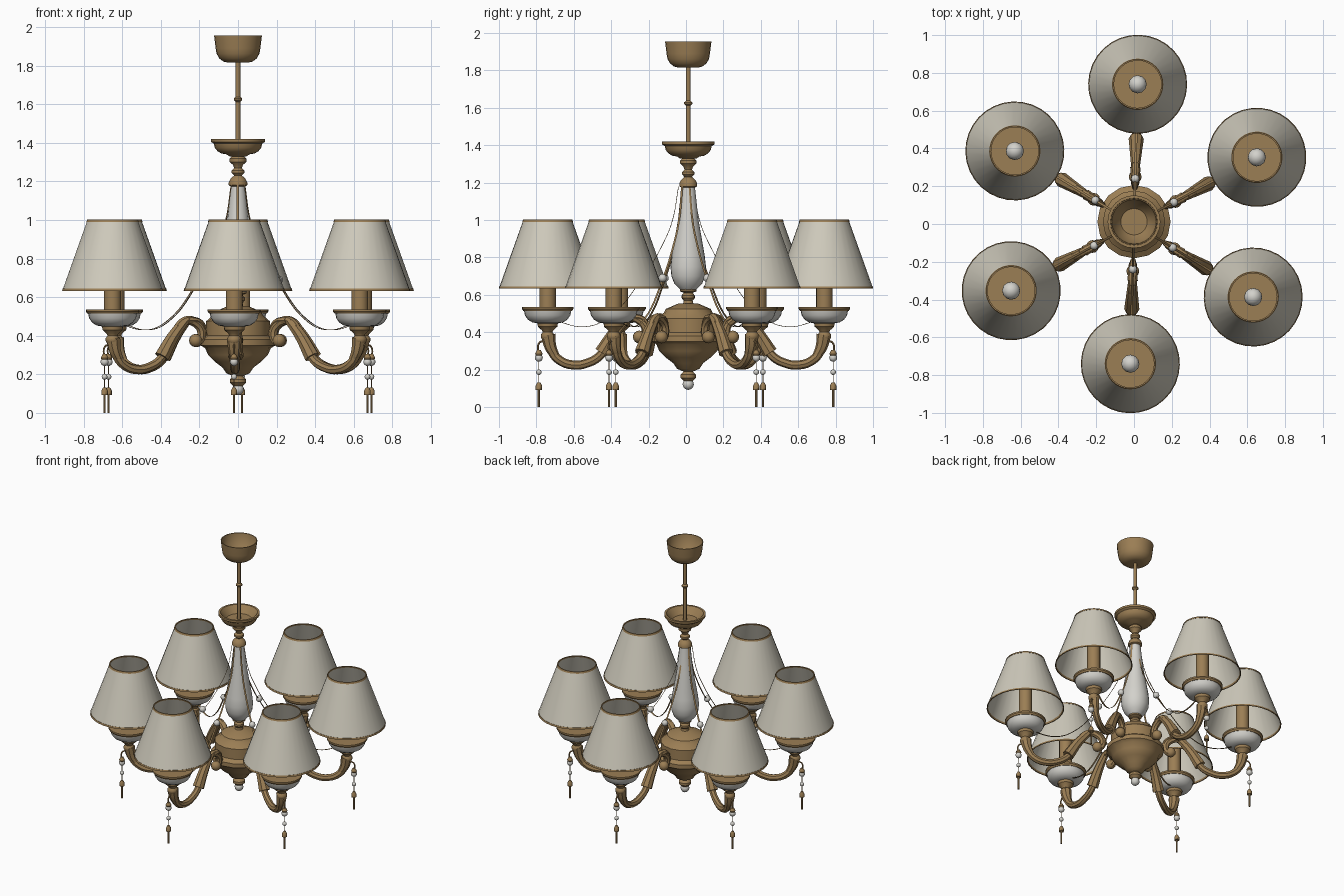
import bpy, bmesh, math
from mathutils import Matrix

cube = bpy.data.objects.get("Cube")
if cube:
    bpy.data.objects.remove(cube, do_unlink=True)

UNIT = 0.01      # part sizes below are in hundredths
LAMP = 74        # distance of each lamp from the column
PENDANT = 78.7   # distance of each pendant from the column


def material(name, red, green, blue):
    mat = bpy.data.materials.new(name)
    mat.use_nodes = True
    colour = (red, green, blue, 1)
    mat.diffuse_color = colour
    mat.node_tree.nodes["Principled BSDF"].inputs["Base Color"].default_value = colour
    return mat


BRASS = material("aged_brass", 0.33, 0.21, 0.09)
LINEN = material("ivory_linen", 0.62, 0.59, 0.5)
GLASS = material("white_glass", 0.65, 0.64, 0.6)


def finish(mesh, mat):
    mesh.materials.clear()
    mesh.materials.append(mat)
    for face in mesh.polygons:
        face.use_smooth = True
        face.material_index = 0
    mesh.set_sharp_from_angle(angle=math.radians(35))
    return mesh


def mesh_from(bm, name, mat, offset):
    bm.transform(Matrix.Scale(UNIT, 4) @ Matrix.Translation((offset, 0, 0)))
    mesh = bpy.data.meshes.new(name)
    bm.to_mesh(mesh)
    bm.free()
    return finish(mesh, mat)


def swell(r_low, z_low, r_high, z_high, steps=4):
    """Rounded bowl side: flat at the low point, upright at the high one."""
    for i in range(steps + 1):
        t = math.pi / 2 * i / steps
        yield (r_low + (r_high - r_low) * math.sin(t),
               z_high + (z_low - z_high) * math.cos(t))


def bead(radius, z, neck):
    """Turned bead standing out from a thinner neck."""
    return [(neck, z - radius * 0.6), (radius, z - radius * 0.2),
            (radius, z + radius * 0.2), (neck, z + radius * 0.6)]


def lathe(name, mat, profile, offset=0, segments=24, hollow=False):
    """Turned part from (radius, height) points, capped on its axis or hollow."""
    points = list(profile)
    if hollow:
        points.append(points[0])
    else:
        points = [(0, points[0][1]), *points, (0, points[-1][1])]
    bm = bmesh.new()
    verts = [bm.verts.new((r, 0, z)) for r, z in points]
    edges = [bm.edges.new(pair) for pair in zip(verts, verts[1:])]
    bmesh.ops.spin(bm, geom=verts + edges, cent=(0, 0, 0), axis=(0, 0, 1),
                   angle=math.tau, steps=segments, use_duplicate=False)
    bmesh.ops.remove_doubles(bm, verts=bm.verts[:], dist=0.001)
    bmesh.ops.recalc_face_normals(bm, faces=bm.faces[:])
    return mesh_from(bm, name, mat, offset)


def cone_shell(name, mat, r_low, z_low, r_high, z_high, thick):
    """Open-ended conical band around the lamp."""
    return lathe(name, mat, [(r_low, z_low), (r_high, z_high), (r_high - thick, z_high),
                             (r_low - thick, z_low)], LAMP, 32, hollow=True)


def ball(name, mat, radius, z, offset=0):
    bm = bmesh.new()
    bmesh.ops.create_uvsphere(bm, u_segments=12, v_segments=8, radius=radius,
                              matrix=Matrix.Translation((0, 0, z)))
    return mesh_from(bm, name, mat, offset)


def tube(name, points, start, end, widen=1):
    """Smooth tube through (x, z) points, tapering from start to end radius."""
    curve = bpy.data.curves.new(name, "CURVE")
    curve.dimensions = "3D"
    curve.bevel_depth = 1
    curve.bevel_resolution = 2
    curve.resolution_u = 6
    curve.use_fill_caps = True
    spline = curve.splines.new("BEZIER")
    last = len(points) - 1
    spline.bezier_points.add(last)
    for i, (knot, (x, z)) in enumerate(zip(spline.bezier_points, points)):
        knot.co = (x, 0, z)
        knot.handle_left_type = knot.handle_right_type = "AUTO"
        knot.radius = start + (end - start) * i / last
    temp = bpy.data.objects.new(name, curve)
    bpy.context.scene.collection.objects.link(temp)
    evaluated = temp.evaluated_get(bpy.context.evaluated_depsgraph_get())
    mesh = bpy.data.meshes.new_from_object(evaluated)
    bpy.data.objects.remove(temp, do_unlink=True)
    mesh.transform(Matrix.Diagonal((UNIT, UNIT * widen, UNIT, 1)))
    return finish(mesh, BRASS)


def place(mesh, angle=0, y=0):
    part = bpy.data.objects.new(mesh.name, mesh)
    bpy.context.scene.collection.objects.link(part)
    part.location.y = y
    part.rotation_euler.z = angle


def centre(mesh):
    place(mesh, y=0.012)


def repeat(mesh):
    """Six copies around the column."""
    for i in range(6):
        place(mesh, math.radians(88.5 + 60 * i))


# Ceiling canopy and rod
centre(lathe("ceiling_canopy", BRASS, [
    *swell(5, 181.5, 11.6, 189), (12.4, 195.5), (11.8, 195.5), (11, 189), (7, 184)]))
centre(lathe("hanging_rod", BRASS, [(1.2, 136), *bead(2.2, 162.5, 1.2), (1.2, 183)], segments=12))

# Column: dish, neck, glass baluster and foot
centre(lathe("upper_dish", BRASS, [
    (4.5, 133), *swell(6, 134, 12.5, 139.5), (14, 140.5), (14, 142), (12.5, 142), (8.5, 137)]))
centre(lathe("column_neck", BRASS, [
    (3, 117), (4.8, 118), (4.8, 119.5), (3.8, 121.5), *bead(3.3, 125, 2),
    *bead(4.3, 131, 2.5)], segments=16))
centre(lathe("glass_baluster", GLASS, [
    (4.5, 63), (7.4, 66), (9, 70), (9.5, 75), (8.8, 81), (5.5, 100), (3.6, 117.5)]))
centre(lathe("column_foot", BRASS, [
    (3, 54), *bead(3.5, 59, 2.4), (4.5, 62), (4.5, 63.5)], segments=16))

# Hub and its finial
centre(lathe("hub_body", BRASS, [
    (2.2, 12), (2.2, 14), *bead(4.2, 16.5, 2.5), (6, 20.5), (8, 23.5), (12, 26.5),
    (15.5, 30), (17, 33.5), (19.4, 35), (19.4, 38), (16.5, 40), (16.5, 47.5),
    (13, 50.5), (12, 52.5), (5, 55.5)], segments=16))
centre(ball("hub_finial", GLASS, 3, 12.2))

# Scrolled arm with leaf sleeves
repeat(tube("arm", [
    (26, 38), (23.8, 36.8), (21.5, 41), (25, 46.5), (31.5, 47.5), (38, 40), (46, 27.5),
    (53, 23.5), (60, 22.5), (67.5, 25), (72, 30.5), (LAMP, 40)], 2.2, 2.5))
repeat(tube("arm_leaf_sleeve", [(31, 48), (38, 40), (45, 29)], 2.4, 4))
repeat(tube("neck_leaf_sleeve", [(70, 27.5), (72.4, 32), (73.7, 38.5)], 2.4, 3.9))
repeat(tube("scroll_leaf", [(30, 48), (23, 47), (19, 40)], 2, 1, widen=1.4))
repeat(ball("scroll_end", BRASS, 3.4, 37.5, 25))

# Lamp: neck, bowl, rim, candle and bulb
repeat(lathe("lamp_neck", BRASS, [
    *bead(3.6, 38, 2.6), (3, 41), (5.2, 43), (5.5, 45)], LAMP, 16))
repeat(lathe("lamp_bowl", GLASS, swell(5.5, 44.8, 12.7, 51.7), LAMP))
repeat(lathe("lamp_bowl_rim", BRASS, [
    (13, 51.4), (13.8, 52.5), (13.8, 53.6)], LAMP))
repeat(lathe("candle_sleeve", BRASS, [(4.4, 53), (4.4, 78)], LAMP, 16))
repeat(ball("bulb", GLASS, 4.8, 81.5, LAMP))

# Shade with its two trims
repeat(cone_shell("lamp_shade", LINEN, 26, 63.7, 13.1, 99.8, 0.4))
repeat(cone_shell("shade_bottom_trim", BRASS, 26.2, 63.3, 25.9, 64.5, 0.6))
repeat(cone_shell("shade_top_trim", BRASS, 13.6, 99, 13.2, 100.2, 0.7))

# Draped ribbon with its bead
repeat(tube("draped_ribbon", [
    (4, 118), (7.2, 100), (11.5, 89), (24, 68), (42, 47.5), (54, 43), (71, 46.5)],
    0.15, 0.15, widen=4))
repeat(ball("ribbon_bead", GLASS, 2.2, 69, 24))

# Hanging pendant
repeat(tube("pendant_hook", [(LAMP, 34), (76.5, 35.2), (PENDANT, 34), (PENDANT, 28)], 0.5, 0.5))
repeat(lathe("pendant_cap", BRASS, [(1.6, 27.5), (2, 28.5), (1, 30.5)], PENDANT, 10))
repeat(ball("pendant_large_bead", GLASS, 2.1, 26.4, PENDANT))
repeat(ball("pendant_small_bead", GLASS, 1.5, 18.7, PENDANT))
repeat(tube("pendant_wire", [(PENDANT, 28), (PENDANT, 12)], 0.2, 0.2))
repeat(lathe("pendant_drop", BRASS, [
    (0.6, 0), (0.6, 9.2), (1.7, 9.2), (1.7, 11.5), (0.8, 13.2)], PENDANT, 10))
